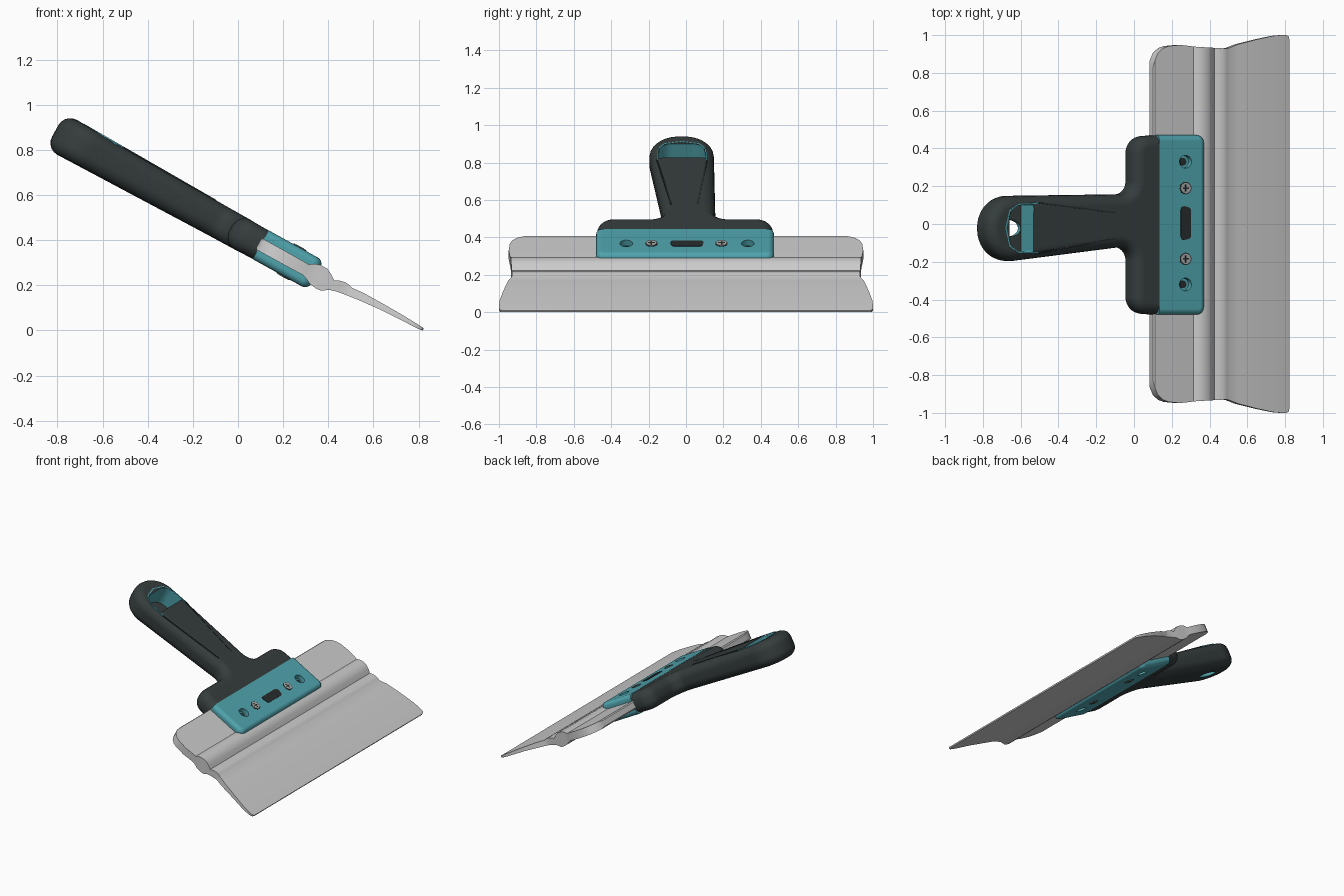
import bpy, bmesh, math
from mathutils import Matrix, Vector

if "Cube" in bpy.data.objects:
    bpy.data.objects.remove(bpy.data.objects["Cube"])

# Everything is laid flat (u along the tool, y across, w thickness), then tilted
TILT = Matrix.Translation((0.1, 0, 0.38)) @ Matrix.Rotation(math.radians(29), 4, 'Y')


def material(name, rgb):
    m = bpy.data.materials.new(name)
    m.diffuse_color = (*rgb, 1)
    m.use_nodes = True
    m.node_tree.nodes["Principled BSDF"].inputs["Base Color"].default_value = m.diffuse_color
    return m


STEEL = material("light steel", (0.60, 0.60, 0.60))
DARK = material("charcoal rubber", (0.036, 0.046, 0.046))
TEAL = material("teal plastic", (0.08, 0.37, 0.42))
SCREW = material("screw grey", (0.38, 0.39, 0.39))
BLACK = material("near black", (0.02, 0.025, 0.025))


def make(name, verts, faces, mat):
    me = bpy.data.meshes.new(name)
    me.from_pydata(verts, [], faces)
    bm = bmesh.new()
    bm.from_mesh(me)
    bmesh.ops.recalc_face_normals(bm, faces=bm.faces)
    bm.to_mesh(me)
    bm.free()
    ob = bpy.data.objects.new(name, me)
    bpy.context.collection.objects.link(ob)
    me.materials.append(mat)
    return ob


def fillet(corners, steps=10):
    """Polygon corners (u, y, radius) turned into a counter-clockwise outline."""
    out = []
    n = len(corners)
    for i, (u, y, r) in enumerate(corners):
        p = Vector((u, y))
        if r == 0:
            out.append(p)
            continue
        a = (Vector(corners[i - 1][:2]) - p).normalized()
        b = (Vector(corners[(i + 1) % n][:2]) - p).normalized()
        half = a.angle(b) / 2
        c = p + (a + b).normalized() * r / math.sin(half)
        s = p + a * r / math.tan(half) - c
        e = p + b * r / math.tan(half) - c
        turn = s.angle_signed(e)
        for k in range(steps + 1):
            t = -turn * k / steps
            out.append(c + Vector((s.x * math.cos(t) - s.y * math.sin(t),
                                   s.x * math.sin(t) + s.y * math.cos(t))))
    return out


def rounded_slab(name, pts, height, r, mat, steps=5):
    """Slab with rounded rims; its first and last points form a flat open joint."""
    n = len(pts)
    normals = []
    for i in range(n):
        t = (pts[(i + 1) % n] - pts[i - 1]).normalized()
        normals.append(Vector((-t.y, t.x)))
    for i in (0, -1):
        normals[i] = Vector((0, -1 if pts[i].y > 0 else 1))
    angles = [(s, math.pi / 2 * k / steps) for s, ks in
              ((-1, range(steps, -1, -1)), (1, range(steps + 1))) for k in ks]
    verts = []
    for s, a in angles:
        for p, nn in zip(pts, normals):
            q = p + nn * r * (1 - math.cos(a))
            verts.append((q.x, q.y, s * (height(p.x) - r + r * math.sin(a))))
    m = len(angles)
    faces = [[j * n + i, j * n + (i + 1) % n, (j + 1) * n + (i + 1) % n, (j + 1) * n + i]
             for j in range(m - 1) for i in range(n)]
    faces += [list(range(n))[::-1], list(range((m - 1) * n, m * n))]
    return make(name, verts, faces, mat)


def prism(name, pts, w0, w1, mat):
    n = len(pts)
    verts = [(p[0], p[1], w) for w in (w0, w1) for p in pts]
    faces = [[i, (i + 1) % n, n + (i + 1) % n, n + i] for i in range(n)]
    return make(name, verts, faces + [list(range(n))[::-1], list(range(n, 2 * n))], mat)


def oval(u, y, ru, ry, n=24):
    return [(u + ru * math.cos(2 * math.pi * k / n), y + ry * math.sin(2 * math.pi * k / n))
            for k in range(n)]


def cut(ob, cutter):
    cutter.hide_render = True
    mod = ob.modifiers.new("cut", 'BOOLEAN')
    mod.operation, mod.object, mod.solver = 'DIFFERENCE', cutter, 'EXACT'
    bpy.context.view_layer.objects.active = ob
    bpy.ops.object.modifier_apply(modifier=mod.name)
    bpy.data.objects.remove(cutter)


# Steel blade: stations of (u, top, bottom, half width) with a stiffening ridge
T = 0.028
stations = [
    (-.01, .02, -.02, .83), (-.004, T, -T, .865), (.015, T, -T, .905), (.045, T, -T, .93),
    (.08, T, -T, .942), (.15, T, -T, .948), (.23, .027, -.027, .94),
    (.25, .042, -.034, .937), (.275, .05, -.046, .936), (.31, .05, -.051, .935),
    (.335, .038, -.048, .934), (.362, .02, -.028, .932), (.385, .031, -.021, .931),
    (.41, .036, -.016, .93), (.43, .035, -.013, .93), (.445, .029, -.011, .932),
    (.50, .034, -.004, .952), (.61, .034, .006, .977), (.71, .032, .01, .996),
    (.76, .03, .011, 1.0), (.795, .028, .013, 1.0), (.808, .027, .015, .992),
    (.812, .026, .016, .975)]
verts, faces = [], []
for u, top, bot, hw in stations:
    verts += [(u, -hw, top), (u, hw, top), (u, hw, bot), (u, -hw, bot)]
for j in range(len(stations) - 1):
    faces += [[4 * j + i, 4 * j + (i + 1) % 4, 4 * j + 4 + (i + 1) % 4, 4 * j + 4 + i]
              for i in range(4)]
e = 4 * (len(stations) - 1)
faces += [[0, 1, 2, 3], [e, e + 1, e + 2, e + 3]]
make("blade", verts, faces, STEEL)


# Rubber handle with a wide head
def handle_h(u):
    return 0.072 - 0.016 * u


outline = fillet([(0, .47, 0), (-.15, .46, .09), (-.15, .158, .07), (-1.04, .147, .165),
                  (-1.04, -.215, .165), (-.15, -.116, .07), (-.15, -.47, .09), (0, -.48, 0)])
handle = rounded_slab("handle", outline, handle_h, 0.06, DARK)
handle.data.materials.append(TEAL)

# Hanging slot: deep pocket with teal walls and a through hole
pocket = fillet([(-.768, .11, .015), (-.915, .09, .07), (-.915, -.135, .07),
                 (-.768, -.155, .015)])
cut(handle, prism("pocket_cutter", pocket, -.055, .2, DARK))
cut(handle, prism("hole_cutter", oval(-.837, -.022, .067, .045), -.2, .0, DARK))
for f in handle.data.polygons:
    c = f.center
    if -.917 < c.x < -.766 and -.157 < c.y < .112 and abs(f.normal.z) < .3 and abs(c.z) < .08:
        f.material_index = 1

# Thin inlay lines tapering along the handle and arching round the slot
path = [(-.27, .06), (-.74, .112), (-.86, .105), (-.915, .07), (-.94, -.022),
        (-.915, -.115), (-.86, -.15), (-.74, -.153), (-.27, -.078)]
for i, (a, b) in enumerate(zip(path, path[1:])):
    a, b = Vector(a), Vector(b)
    side = Vector((a.y - b.y, b.x - a.x)).normalized() * 0.004
    quad = [a - side, b - side, b + side, a + side]
    v = [(p.x, p.y, handle_h(p.x) + k) for k in (-.004, .002) for p in quad]
    make(f"inlay_line_{i}", v, [[0, 1, 2, 3], [4, 5, 6, 7], [0, 1, 5, 4], [1, 2, 6, 5],
                                [2, 3, 7, 6], [3, 0, 4, 7]], TEAL if 0 < i < 7 else BLACK)

# Teal clamp around the blade
clamp = rounded_slab("clamp", fillet([(0, -.48, 0), (.28, -.48, .04), (.28, .47, .04),
                                      (0, .47, 0)]), lambda u: 0.073, 0.03, TEAL)
for side in (1, -1):
    lo, hi = sorted((side * .04, side * .1))
    for y in (.33, -.32):
        cut(clamp, prism("rivet_cutter", oval(.157, y, .036, .034), lo, hi, TEAL))
        lo2, hi2 = sorted((side * .038, side * .046))
        prism("rivet_floor", oval(.157, y, .02, .02), lo2, hi2, BLACK)
    # Cross-head screws
    for y in (.19, -.185):
        def plate(name, pts, w, mat):
            a, b = sorted((side * .07, side * w))
            return prism(name, pts, a, b, mat)
        plate("screw_rim", oval(.157, y, .035, .033), .0745, BLACK)
        plate("screw_head", oval(.157, y, .030, .028), .077, SCREW)
        for lu, ly in ((.018, .004), (.004, .018)):
            plate("screw_cross", [(.157 - lu, y - ly), (.157 + lu, y - ly),
                                  (.157 + lu, y + ly), (.157 - lu, y + ly)], .078, BLACK)

# Dark badge plate, left plain
badge = fillet([(.128, -.09, .02), (.19, -.075, .02), (.19, .085, .02), (.128, .1, .02)], 5)
prism("badge", badge, .07, .0755, BLACK)

# Tilt all parts and smooth them
bpy.ops.object.select_all(action='DESELECT')
for ob in list(bpy.context.scene.objects):
    ob.data.transform(TILT)
    ob.select_set(True)
    bpy.context.view_layer.objects.active = ob
bpy.ops.object.shade_smooth_by_angle(angle=math.radians(32))
for name in ("handle", "clamp"):
    mod = bpy.data.objects[name].modifiers.new("even shading", 'WEIGHTED_NORMAL')
    mod.keep_sharp = True
